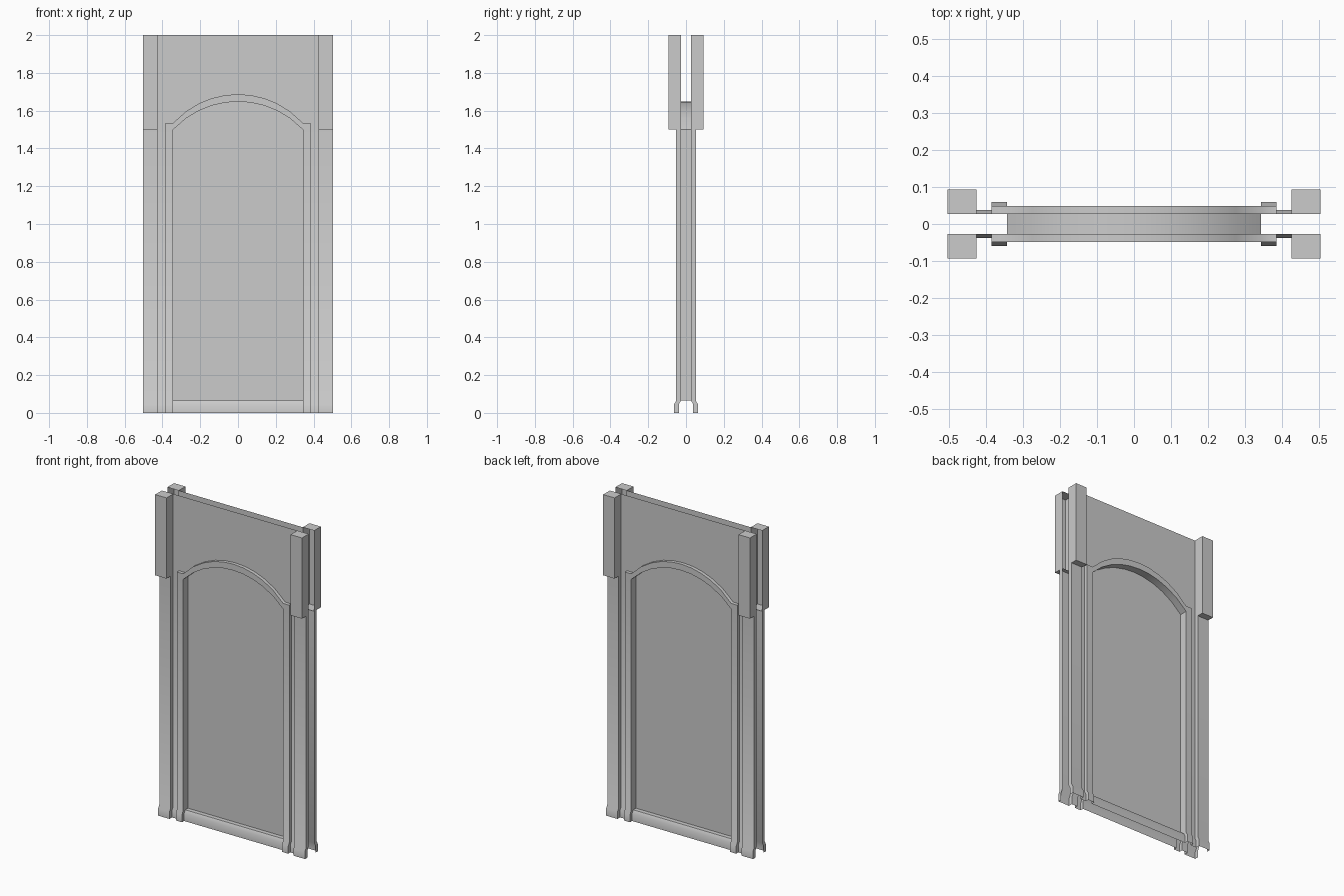
import bpy, bmesh
from math import sqrt

cube = bpy.data.objects.get("Cube")
if cube:
    bpy.data.objects.remove(cube, do_unlink=True)

stone = bpy.data.materials.new("plain_grey")
stone.use_nodes = True
GREY = (0.6, 0.6, 0.6, 1)
stone.diffuse_color = GREY
stone.node_tree.nodes["Principled BSDF"].inputs["Base Color"].default_value = GREY

# Main dimensions: half widths, heights, and depths measured outward from the centre plane
OPEN, TRIM, PIER, EDGE = 0.343, 0.385, 0.425, 0.503
SILL, SPRING, SHOULDER, TOP = 0.065, 1.5, 1.535, 2.0
WALL, RAISED, SHAFT, BLOCK = 0.027, 0.048, 0.052, 0.0925
FLARE, FOOT = 0.011, 0.045


def sheet(name, *grids, both_sides=True):
    """Quad sheets from rows of (x, depth, z), mirrored left/right and front/back."""
    bm = bmesh.new()
    for rows in grids:
        verts = [[bm.verts.new((x, -d, z)) for x, d, z in row] for row in rows]
        for low, high in zip(verts, verts[1:]):
            for i in range(len(low) - 1):
                bm.faces.new((low[i], low[i + 1], high[i + 1], high[i]))
    bmesh.ops.remove_doubles(bm, verts=bm.verts, dist=0.0001)
    mesh = bpy.data.meshes.new(name)
    bm.to_mesh(mesh)
    bm.free()
    mesh.materials.append(stone)
    obj = bpy.data.objects.new(name, mesh)
    bpy.context.collection.objects.link(obj)
    bpy.ops.object.select_all(action="DESELECT")
    obj.select_set(True)
    bpy.context.view_layer.objects.active = obj
    bpy.ops.object.shade_smooth_by_angle(angle=0.75)
    mirror = obj.modifiers.new("mirror", "MIRROR")
    mirror.use_axis = (True, both_sides, False)
    return obj


def arc(spring, rise, steps=5):
    """Half of a shallow round arch, from its crown to its springing point."""
    radius = (OPEN ** 2 + rise ** 2) / (2 * rise)
    xs = [OPEN * i / steps for i in range(steps + 1)]
    return [(x, spring + rise - radius + sqrt(radius ** 2 - x ** 2)) for x in xs]


def at_depth(path, d):
    return [(x, d, z) for x, z in path]


def rise_through(profile, levels):
    """Sweep a plan profile upward; each level pushes it outward by an offset."""
    return [[(x, d + push, z) for x, d in profile] for z, push in levels]


flared = [(0, FLARE), (FOOT, FLARE), (SILL, 0)]
inner = arc(SPRING, 0.148)
outer = arc(SHOULDER, 0.152)

# Pier: door trim, recessed strip and shaft with one continuous flared foot
pier = [(OPEN, WALL), (OPEN, RAISED), (TRIM, RAISED), (TRIM, WALL),
        (PIER, WALL), (PIER, SHAFT), (EDGE, SHAFT), (EDGE, WALL)]
sheet("pier", rise_through(pier, flared + [(SPRING, 0)]))

# Heavy block on top of each pier, open toward the inside
block = [(PIER, WALL), (PIER, BLOCK), (EDGE, BLOCK), (EDGE, WALL)]
caps = [[[(PIER, a, z), (EDGE, a, z)], [(PIER, b, z), (EDGE, b, z)]]
        for z, a, b in ((SPRING, WALL, BLOCK), (TOP, BLOCK, WALL))]
sheet("pier_block", rise_through(block, [(SPRING, 0), (TOP, 0)]), *caps)

# Raised arch trim with square shoulders and a deep soffit
under = inner + [(OPEN, SPRING)] * 2
over = outer + [(TRIM, SHOULDER), (TRIM, SPRING)]
sheet("arch_trim", [at_depth(under, 0), at_depth(under, RAISED),
                    at_depth(over, RAISED), at_depth(over, WALL)])

# Wall above the arch
wall_low = outer + [(OPEN, SPRING), (PIER, SPRING)]
wall_top = [(x, TOP) for x, z in wall_low]
sheet("upper_wall", [at_depth(wall_low, WALL), at_depth(wall_top, WALL)])

# Side of the door recess
sheet("door_reveal", rise_through([(OPEN, 0), (OPEN, WALL)], [(SILL, 0), (SPRING, 0)]))

# Sill with flared face and flat top
sill = rise_through([(0, WALL), (OPEN, WALL)], flared)
sheet("door_sill", sill + [[(0, 0, SILL), (OPEN, 0, SILL)]])

# Door panel on the centre plane
panel_low = [(x, SILL) for x, z in inner]
sheet("door_panel", [at_depth(panel_low, 0), at_depth(inner, 0)], both_sides=False)
